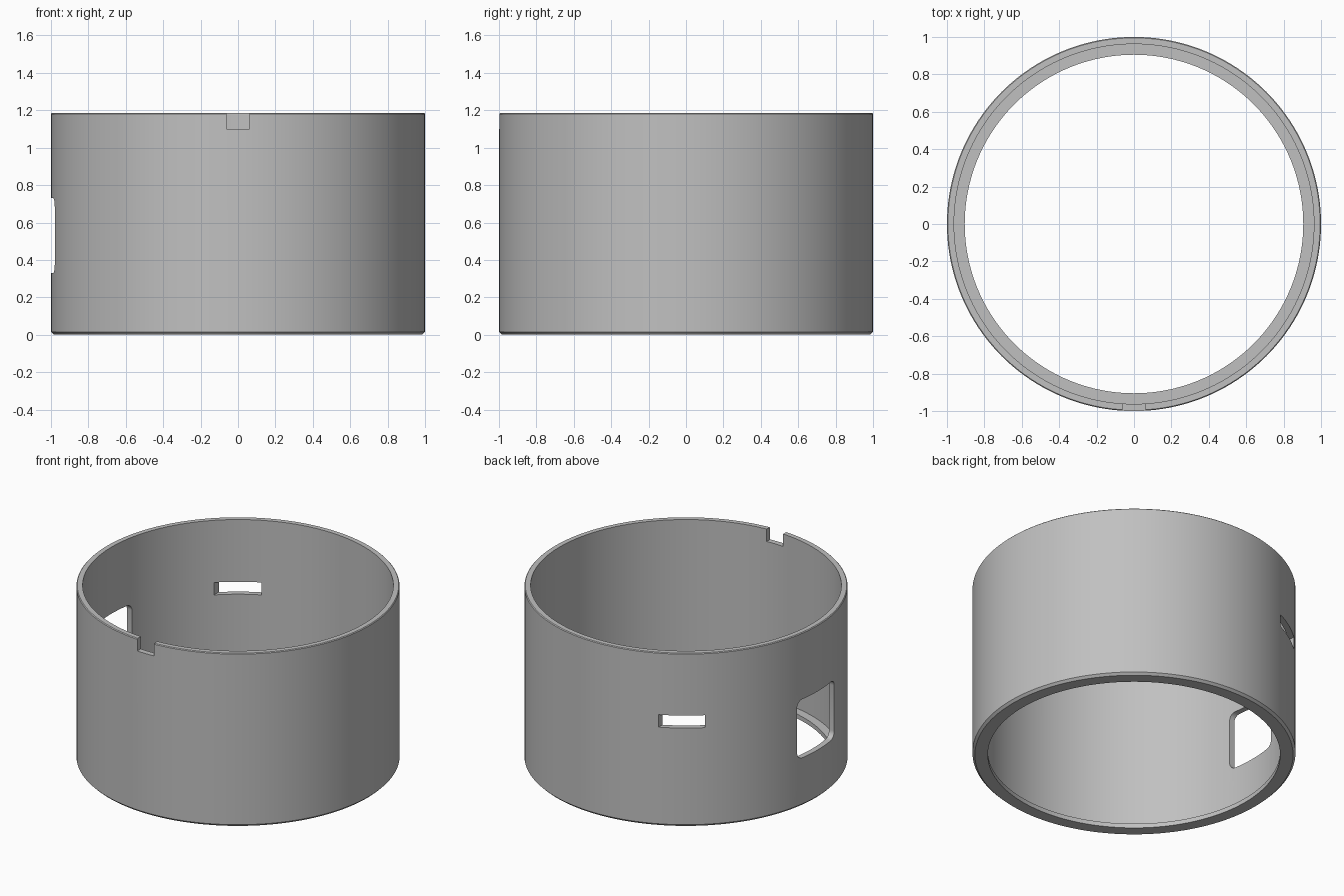
import bpy, bmesh, math

if "Cube" in bpy.data.objects:
    bpy.data.objects.remove(bpy.data.objects["Cube"], do_unlink=True)

HEIGHT = 1.185
SEGMENTS = 160

grey = bpy.data.materials.new("plain grey")
grey.use_nodes = True
colour = (0.53, 0.53, 0.53, 1)
grey.diffuse_color = colour
grey.node_tree.nodes["Principled BSDF"].inputs["Base Color"].default_value = colour


def add_object(name, bm):
    bmesh.ops.recalc_face_normals(bm, faces=bm.faces)
    mesh = bpy.data.meshes.new(name)
    bm.to_mesh(mesh)
    bm.free()
    mesh.materials.append(grey)
    obj = bpy.data.objects.new(name, mesh)
    bpy.context.collection.objects.link(obj)
    return obj


def lathe(name, profile):
    """Revolve a closed (radius, height) profile around z."""
    bm = bmesh.new()
    rings = []
    for i in range(SEGMENTS):
        a = math.tau * i / SEGMENTS
        rings.append([bm.verts.new((r * math.cos(a), r * math.sin(a), z)) for r, z in profile])
    for i, ring in enumerate(rings):
        nxt = rings[(i + 1) % SEGMENTS]
        for j in range(len(profile)):
            k = (j + 1) % len(profile)
            bm.faces.new((ring[j], nxt[j], nxt[k], ring[k]))
    return add_object(name, bm)


def box_cutter(name, low, high, round_x=0):
    """Box between two corners, with its edges along x optionally rounded."""
    bm = bmesh.new()
    bmesh.ops.create_cube(bm, size=1)
    for v in bm.verts:
        v.co = [h if c > 0 else l for c, l, h in zip(v.co, low, high)]
    if round_x:
        edges = [e for e in bm.edges if abs(e.verts[0].co.x - e.verts[1].co.x) > 0.1]
        bmesh.ops.bevel(bm, geom=edges, offset=round_x, segments=6, profile=0.5, affect='EDGES')
    obj = add_object(name, bm)
    obj.hide_render = True
    return obj


# Ring wall with chamfered outer edges and a narrow inner lip at the base
ring = lathe("ring_wall", [
    (0.985, 0), (1, 0.015), (1, HEIGHT - 0.005), (0.995, HEIGHT),
    (0.962, HEIGHT), (0.962, 0.03), (0.905, 0.03), (0.905, 0)])

# Openings: rim notch at the front, rounded window at the side, slot at the back
cutters = [
    box_cutter("rim_notch_cutter", (-0.0625, -1.2, 1.1), (0.0625, -0.8, 1.4)),
    box_cutter("window_cutter", (-1.2, -0.2, 0.33), (-0.8, 0.2, 0.73), 0.045),
    box_cutter("slot_cutter", (-0.667, 0.5, 0.675), (-0.427, 1.2, 0.76)),
]
bpy.context.view_layer.objects.active = ring
for cutter in cutters:
    mod = ring.modifiers.new(cutter.name, 'BOOLEAN')
    mod.operation = 'DIFFERENCE'
    mod.solver = 'EXACT'
    mod.object = cutter
    bpy.ops.object.modifier_apply(modifier=mod.name)
    bpy.data.objects.remove(cutter, do_unlink=True)

bpy.ops.object.select_all(action='DESELECT')
ring.select_set(True)
bpy.ops.object.shade_smooth_by_angle(angle=math.radians(30))
